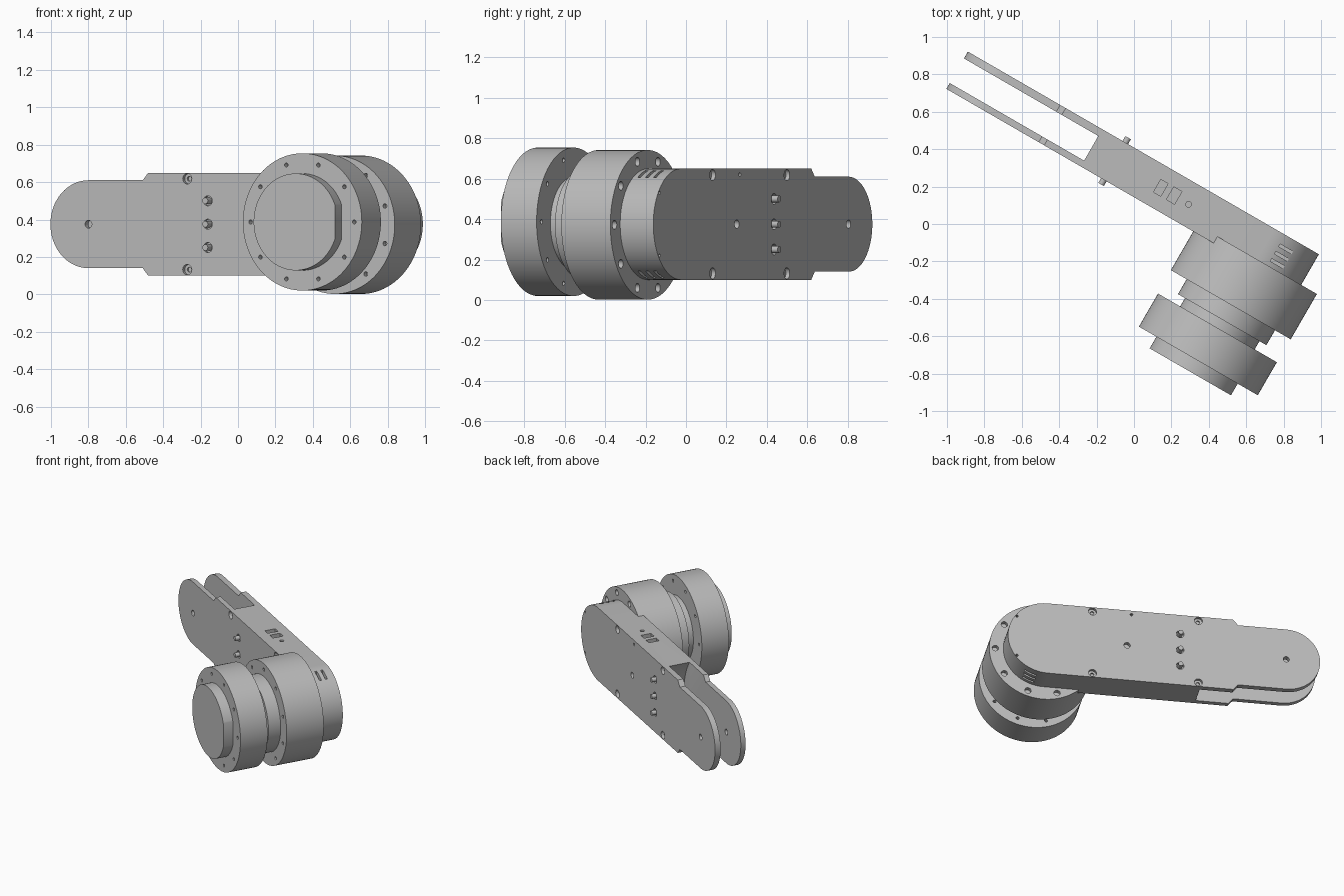
import bpy, bmesh, math
from mathutils import Matrix, Vector

if "Cube" in bpy.data.objects:
    bpy.data.objects.remove(bpy.data.objects["Cube"], do_unlink=True)

# The link is laid out straight: x along the arm, y through its thickness,
# then every part is turned about z.
TURN = Matrix.Rotation(math.radians(-30), 4, 'Z')
AXIS = 0.664            # joint axis along the arm
MID = 0.375             # arm centre height
FRONT, BACK = 0.124, 0.354

metal = bpy.data.materials.new("light grey metal")
metal.use_nodes = True
GREY = (0.5, 0.5, 0.5, 1)
metal.diffuse_color = GREY
metal.node_tree.nodes["Principled BSDF"].inputs["Base Color"].default_value = GREY


def cyl(bm, x, z, r, y0, y1, n=24):
    """Cylinder running along y."""
    m = Matrix.Translation((x, (y0 + y1) / 2, z)) @ Matrix.Rotation(math.pi / 2, 4, 'X')
    bmesh.ops.create_cone(bm, cap_ends=True, segments=n, radius1=r, radius2=r,
                          depth=abs(y1 - y0), matrix=m)


def box(bm, x0, x1, y0, y1, z0, z1):
    m = Matrix.Translation(((x0 + x1) / 2, (y0 + y1) / 2, (z0 + z1) / 2))
    m = m @ Matrix.Diagonal((x1 - x0, y1 - y0, z1 - z0, 1))
    bmesh.ops.create_cube(bm, size=1, matrix=m)


def extrude(bm, points, y0, y1):
    """Extrude an (x, z) outline along y."""
    face = bm.faces.new([bm.verts.new((x, y0, z)) for x, z in points])
    new = bmesh.ops.extrude_face_region(bm, geom=[face])["geom"]
    bmesh.ops.translate(bm, vec=(0, y1 - y0, 0),
                        verts=[v for v in new if isinstance(v, bmesh.types.BMVert)])


def make(name, bm):
    bmesh.ops.recalc_face_normals(bm, faces=bm.faces)
    mesh = bpy.data.meshes.new(name)
    bm.to_mesh(mesh)
    bm.free()
    ob = bpy.data.objects.new(name, mesh)
    bpy.context.collection.objects.link(ob)
    return ob


def finish(ob, cutters=()):
    """Cut the part, turn it into place, colour and shade it."""
    bpy.ops.object.select_all(action='DESELECT')
    bpy.context.view_layer.objects.active = ob
    ob.select_set(True)
    for i, bm in enumerate(cutters):
        cutter = make(ob.name + "_cutter", bm)
        cutter.hide_render = True
        mod = ob.modifiers.new("cut", 'BOOLEAN')
        mod.operation, mod.solver, mod.object = 'DIFFERENCE', 'EXACT', cutter
        bpy.ops.object.modifier_apply(modifier=mod.name)
        bpy.data.objects.remove(cutter, do_unlink=True)
    ob.data.transform(TURN)
    ob.data.materials.clear()
    ob.data.materials.append(metal)
    bpy.ops.object.shade_smooth_by_angle(angle=math.radians(30))


def arc(cx, r, a0, a1, n=32):
    return [(cx + r * math.cos(math.radians(a0 + (a1 - a0) * i / n)),
             MID + r * math.sin(math.radians(a0 + (a1 - a0) * i / n))) for i in range(n + 1)]


def ring(bm, z, r, hole, y0, y1, start):
    """Ten bolt holes around the joint axis."""
    for k in range(10):
        a = math.radians(start + 36 * k)
        cyl(bm, AXIS + r * math.cos(a), z + r * math.sin(a), hole, y0, y1, 16)


# Arm: stepped outline with round ends
bm = bmesh.new()
outline = (arc(0.662, 0.275, -90, 90) + [(-0.626, MID + 0.275), (-0.66, MID + 0.235)]
           + arc(-0.995, 0.235, 90, 270) + [(-0.66, MID - 0.235), (-0.626, MID - 0.275)])
extrude(bm, outline, FRONT, BACK)
arm = make("arm", bm)

# Fork gap with a hollowed end
gap = bmesh.new()
box(gap, -1.5, -0.402, 0.16, 0.312, -0.2, 1)
hollow = bmesh.new()
cyl(hollow, -0.756, MID, 0.45, 0.16, 0.312, 64)

# Counterbores, pilot holes and pivot hole
bores, pilots = bmesh.new(), bmesh.new()
for y, s in ((FRONT, 1), (BACK, -1)):
    for dz in (-0.243, 0.243):
        for x in (-0.385, 0.35):
            cyl(bores, x, MID + dz, 0.028, y - s * 0.02, y + s * 0.022)
            cyl(pilots, x, MID + dz, 0.013, y - s * 0.02, y + s * 0.034, 12)
    for dz in (-0.125, 0, 0.125):
        cyl(bores, -0.258, MID + dz, 0.027, y - s * 0.02, y + s * 0.02)
cyl(bores, -0.995, MID, 0.021, 0, 0.5)
cyl(bores, 0.11, MID, 0.022, BACK - 0.03, BACK + 0.02)
cyl(bores, 0.08, MID + 0.245, 0.01, BACK - 0.03, BACK + 0.02, 12)
for dz in (-0.155, 0.155):
    cyl(bores, 0.875, MID + dz, 0.009, BACK - 0.03, BACK + 0.02, 12)

# Connector pockets on the top and vent slots near the round end
pockets = bmesh.new()
for x0, x1 in ((0.005, 0.05), (0.085, 0.135)):
    box(pockets, x0, x1, 0.2, 0.278, 0.6, 0.7)
bmesh.ops.create_cone(pockets, cap_ends=True, segments=16, radius1=0.015, radius2=0.015,
                      depth=0.1, matrix=Matrix.Translation((0.2, 0.237, 0.65)))
for y in (0.2, 0.245, 0.29):
    box(pockets, 0.73, 0.81, y - 0.008, y + 0.008, 0.6, 0.7)
    box(pockets, 0.73, 0.81, y - 0.008, y + 0.008, 0.05, 0.15)
finish(arm, (gap, hollow, bores, pilots, pockets))

# Studs standing out of the middle bores on both faces
bm = bmesh.new()
for dz in (-0.125, 0, 0.125):
    cyl(bm, -0.258, MID + dz, 0.017, 0.095, 0.15, 16)
    cyl(bm, -0.258, MID + dz, 0.017, 0.325, 0.384, 16)
finish(make("studs", bm))

# Rear joint housing
Z1, Z2 = 0.372, 0.387
bm = bmesh.new()
cyl(bm, AXIS, Z1, 0.37, -0.115, 0.165, 96)
housing = make("rear_housing", bm)
holes = bmesh.new()
ring(holes, Z1, 0.325, 0.012, -0.15, -0.085, 18)
ring(holes, Z1, 0.328, 0.022, 0.135, 0.2, 0)
finish(housing, (holes,))

# Necks between the housings
bm = bmesh.new()
cyl(bm, AXIS, Z1, 0.273, -0.207, -0.11, 96)
finish(make("neck", bm))
bm = bmesh.new()
cyl(bm, AXIS, Z1 + 0.007, 0.23, -0.27, -0.2, 96)
finish(make("inner_neck", bm))

# Front joint housing
bm = bmesh.new()
cyl(bm, AXIS, Z2, 0.367, -0.462, -0.258, 96)
housing = make("front_housing", bm)
holes = bmesh.new()
ring(holes, Z2, 0.32, 0.011, -0.5, -0.43, 0)
ring(holes, Z2, 0.32, 0.011, -0.29, -0.22, 0)
finish(housing, (holes,))

# Front cap with one flat side
bm = bmesh.new()
cyl(bm, AXIS, Z2, 0.259, -0.534, -0.455, 96)
cap = make("front_cap", bm)
flat = bmesh.new()
box(flat, 0.907, 1.2, -0.7, -0.4, 0, 0.8)
finish(cap, (flat,))
